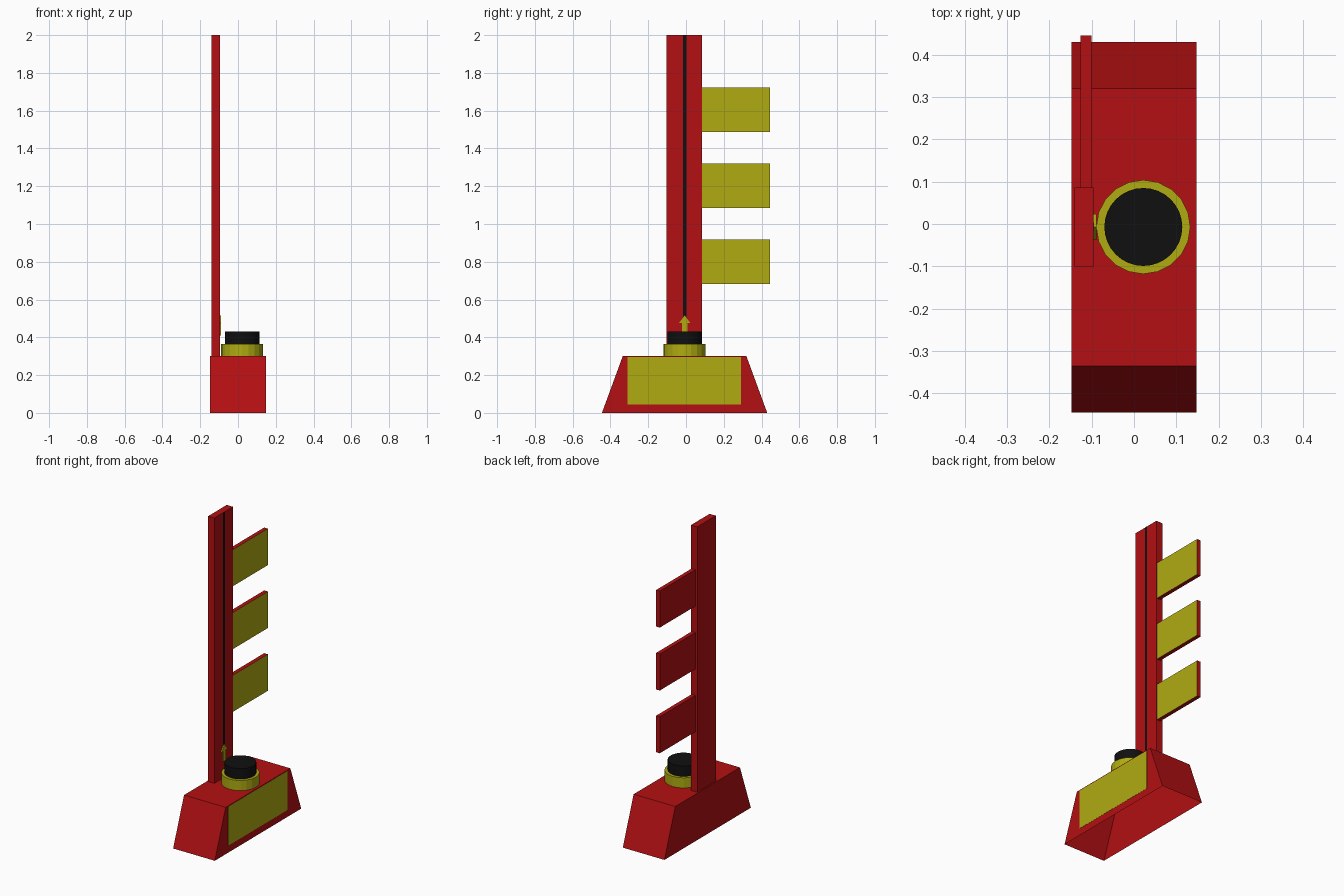
import bpy
import bmesh

default = bpy.data.objects.get("Cube")
if default:
    bpy.data.objects.remove(default, do_unlink=True)


def material(name, rgb):
    m = bpy.data.materials.new(name)
    m.use_nodes = True
    m.diffuse_color = (*rgb, 1)
    m.node_tree.nodes["Principled BSDF"].inputs["Base Color"].default_value = (*rgb, 1)
    return m


RED = material("red", (0.45, 0.005, 0.006))
YELLOW = material("yellow", (0.43, 0.41, 0.006))
BLACK = material("black", (0.005, 0.005, 0.005))


def finish(name, bm, *mats):
    bmesh.ops.recalc_face_normals(bm, faces=bm.faces)
    mesh = bpy.data.meshes.new(name)
    bm.to_mesh(mesh)
    bm.free()
    for m in mats:
        mesh.materials.append(m)
    obj = bpy.data.objects.new(name, mesh)
    bpy.context.collection.objects.link(obj)
    return obj


def extrude_profile(name, profile, x0, x1, *mats, open_bottom=False, painted_front=False):
    """Extrude a (y, z) outline along x."""
    bm = bmesh.new()
    face = bm.faces.new([bm.verts.new((x0, y, z)) for y, z in profile])
    ext = bmesh.ops.extrude_face_region(bm, geom=[face], use_keep_orig=True)
    verts = [g for g in ext["geom"] if isinstance(g, bmesh.types.BMVert)]
    bmesh.ops.translate(bm, vec=(x1 - x0, 0, 0), verts=verts)
    bmesh.ops.recalc_face_normals(bm, faces=bm.faces)
    bm.normal_update()
    if open_bottom:
        floor = [f for f in bm.faces if f.normal.z < -0.9]
        bmesh.ops.delete(bm, geom=floor, context="FACES_ONLY")
    if painted_front:
        for f in bm.faces:
            f.material_index = int(f.normal.x > 0.9)
    return finish(name, bm, *mats)


def rect(y0, y1, z0, z1):
    return [(y0, z0), (y1, z0), (y1, z1), (y0, z1)]


def disc(name, radius, z0, z1, sides, mat):
    bm = bmesh.new()
    bmesh.ops.create_cone(bm, cap_ends=True, segments=sides, radius1=radius,
                          radius2=radius, depth=z1 - z0)
    bmesh.ops.translate(bm, vec=(0.022, -0.007, (z0 + z1) / 2), verts=bm.verts)
    return finish(name, bm, mat)


# Hollow base with sloping ends, and its side panel
extrude_profile("base", [(-0.445, 0), (0.43, 0), (0.32, 0.3), (-0.335, 0.3)],
                -0.148, 0.147, RED, open_bottom=True)
extrude_profile("base_panel", rect(-0.31, 0.29, 0.045, 0.295), 0.146, 0.148, YELLOW)

# Push button in its collar
disc("button_collar", 0.111, 0.3, 0.365, 20, YELLOW)
disc("button", 0.092, 0.36, 0.432, 32, BLACK)

# Tall post with a dark groove line
extrude_profile("post", rect(-0.102, 0.086, 0.3, 2), -0.14, -0.096, RED)
extrude_profile("post_line", rect(-0.016, 0.003, 0.5, 2), -0.097, -0.0945, BLACK)

# Arrow marker at the foot of the line
half = [(0.014, 0.41), (0.014, 0.475), (0.031, 0.475)]
outline = half + [(0, 0.516)] + [(-y, z) for y, z in reversed(half)]
extrude_profile("arrow_marker", [(y - 0.007, z) for y, z in outline],
                -0.097, -0.089, YELLOW)

# Three sign boards, painted on one face
for i, z in enumerate((0.683, 1.085, 1.488)):
    extrude_profile(f"sign_board_{i + 1}", rect(0.086, 0.445, z, z + 0.234),
                    -0.126, -0.1, RED, YELLOW, painted_front=True)
